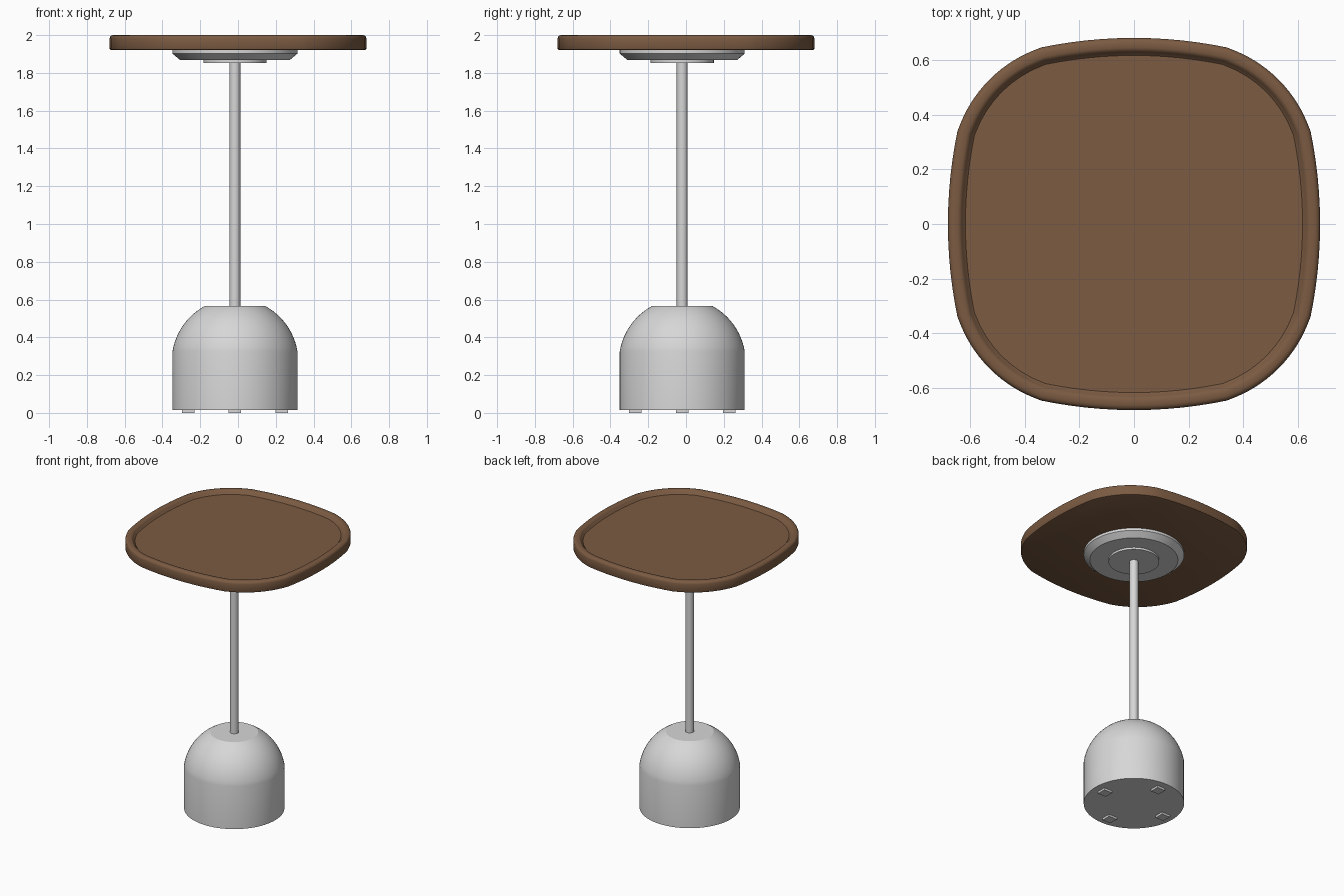
import bpy, bmesh, math

if "Cube" in bpy.data.objects:
    bpy.data.objects.remove(bpy.data.objects["Cube"])

CX, CY = -0.016, -0.02          # pedestal axis sits slightly off the top's centre


def material(name, rgb):
    m = bpy.data.materials.new(name)
    m.diffuse_color = (*rgb, 1)
    m.use_nodes = True
    m.node_tree.nodes["Principled BSDF"].inputs["Base Color"].default_value = m.diffuse_color
    return m


WOOD = material("brown wood", (0.20, 0.105, 0.055))
METAL = material("light grey metal", (0.68, 0.68, 0.68))


def loft(name, rings, mat, angle=30):
    """Skin closed rings of points, capping first and last."""
    bm = bmesh.new()
    vs = [[bm.verts.new(p) for p in ring] for ring in rings]
    n = len(vs[0])
    for a, b in zip(vs, vs[1:]):
        for i in range(n):
            j = (i + 1) % n
            bm.faces.new((a[i], a[j], b[j], b[i]))
    bm.faces.new(vs[0][::-1])
    bm.faces.new(vs[-1])
    bmesh.ops.recalc_face_normals(bm, faces=bm.faces)
    me = bpy.data.meshes.new(name)
    bm.to_mesh(me)
    bm.free()
    me.materials.append(mat)
    me.shade_smooth()
    me.set_sharp_from_angle(angle=math.radians(angle))
    ob = bpy.data.objects.new(name, me)
    bpy.context.collection.objects.link(ob)
    return ob


def lathe(name, profile, mat, n=64):
    turn = [2 * math.pi * i / n for i in range(n)]
    return loft(name, [[(CX + r * math.cos(t), CY + r * math.sin(t), z)
                        for t in turn] for r, z in profile], mat)


# Tabletop outline: four shallow side arcs joined by four round corners
def outline():
    pts = []
    side_r = 1.67
    side_a = math.asin(0.34 / side_r)
    c, r = 0.1886, 0.48
    a0 = math.atan2(0.1514, 0.4555)
    quarter = []
    for i in range(13):         # side facing +x
        a = -side_a + 2 * side_a * i / 12
        quarter.append((0.68 - side_r + side_r * math.cos(a), side_r * math.sin(a)))
    for i in range(1, 16):      # corner towards +x +y
        a = a0 + (math.pi / 2 - 2 * a0) * i / 16
        quarter.append((c + r * math.cos(a), c + r * math.sin(a)))
    for k in range(4):
        co, si = round(math.cos(k * math.pi / 2)), round(math.sin(k * math.pi / 2))
        pts += [(x * co - y * si, x * si + y * co) for x, y in quarter]
    return pts


def inset(pts, d):
    out = []
    for i, (x, y) in enumerate(pts):
        (ax, ay), (bx, by) = pts[i - 1], pts[(i + 1) % len(pts)]
        tx, ty = bx - ax, by - ay
        l = math.hypot(tx, ty)
        out.append((x - d * ty / l, y + d * tx / l))
    return out


# Tabletop with rounded raised rim and sunken tray floor (inset, height)
section = [(0.010, 1.92), (0.003, 1.923), (0, 1.93), (0, 1.982), (0.003, 1.991),
           (0.009, 1.997), (0.018, 2.0), (0.036, 2.0), (0.044, 1.997),
           (0.050, 1.991), (0.055, 1.983), (0.064, 1.975)]
base_line = outline()
loft("tabletop", [[(x, y, z) for x, y in inset(base_line, d)] for d, z in section], WOOD)

# Mounting plate and collar under the top
lathe("mounting_plate", [(0.29, 1.868), (0.331, 1.902), (0.331, 1.921)], METAL)
lathe("collar", [(0.167, 1.853), (0.167, 1.87)], METAL)

# Column
lathe("column", [(0.029, 0.55), (0.029, 1.86)], METAL, 32)

# Domed base: straight drum, then a spherical cap cut flat
dome = [(0.331, 0.015), (0.331, 0.325)]
for i in range(1, 13):
    a0, a1 = math.asin(0.054 / 0.3354), math.asin(0.296 / 0.3354)
    a = a0 + (a1 - a0) * i / 12
    dome.append((0.3354 * math.cos(a), 0.271 + 0.3354 * math.sin(a)))
lathe("domed_base", dome, METAL)

# Four square foot pads
for k in range(4):
    x = CX + 0.248 * math.cos(k * math.pi / 2)
    y = CY + 0.248 * math.sin(k * math.pi / 2)
    h = 0.033
    loft(f"foot_{k + 1}", [[(x - h, y - h, z), (x + h, y - h, z),
                            (x + h, y + h, z), (x - h, y + h, z)]
                           for z in (0, 0.017)], METAL)
